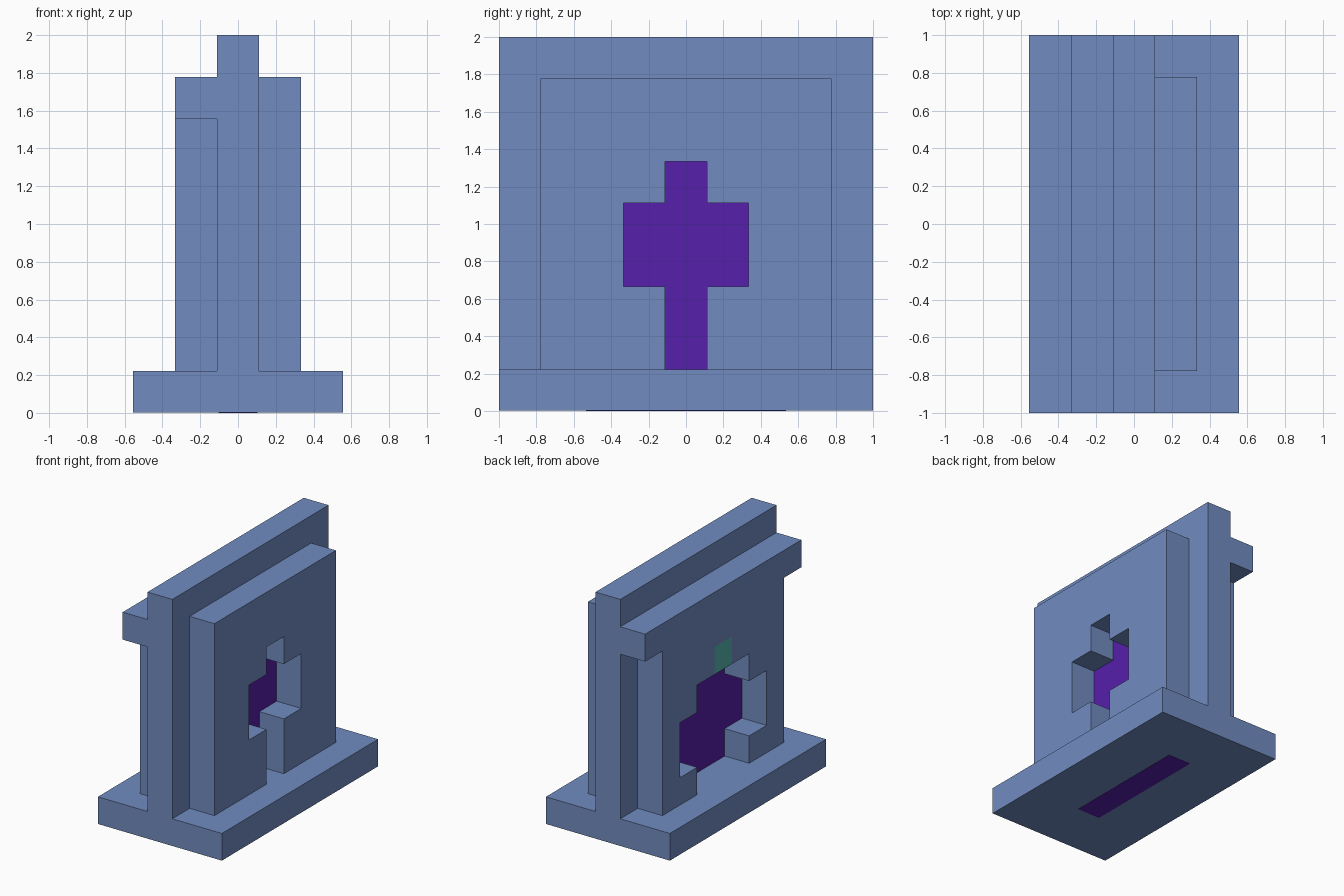
import bpy
import bmesh
from mathutils import Vector

cube = bpy.data.objects.get("Cube")
if cube:
    bpy.data.objects.remove(cube, do_unlink=True)

U = 2 / 9      # every part sits on a grid of this step
GAP = 0.01     # small offset, in steps, that keeps flush faces apart


def material(name, rgb):
    mat = bpy.data.materials.new(name)
    mat.use_nodes = True
    color = (*rgb, 1)
    mat.diffuse_color = color
    mat.node_tree.nodes["Principled BSDF"].inputs["Base Color"].default_value = color
    return mat


BLUE = material("slate blue", (0.165, 0.262, 0.527))
PURPLE = material("deep purple", (0.093, 0.014, 0.402))
TEAL = material("teal", (0.09, 0.44, 0.42))


def extrude(name, points, offset, mat):
    """Extrude a flat outline by an offset; all sizes in grid steps."""
    bm = bmesh.new()
    face = bm.faces.new([bm.verts.new(Vector(p) * U) for p in points])
    moved = bmesh.ops.extrude_face_region(bm, geom=[face])["geom"]
    verts = [v for v in moved if isinstance(v, bmesh.types.BMVert)]
    bmesh.ops.translate(bm, verts=verts, vec=Vector(offset) * U)
    bmesh.ops.recalc_face_normals(bm, faces=bm.faces)
    mesh = bpy.data.meshes.new(name)
    bm.to_mesh(mesh)
    bm.free()
    mesh.materials.append(mat)
    obj = bpy.data.objects.new(name, mesh)
    bpy.context.collection.objects.link(obj)
    return obj


def box(name, x, y, z0, z1, mat):
    """Box between the x limits, centred on y."""
    outline = [(x[0], -y, z0), (x[0], y, z0), (x[0], y, z1), (x[0], -y, z1)]
    return extrude(name, outline, (x[1] - x[0], 0, 0), mat)


def plate(name, x, half, mat):
    """Side plate from half an outline (y, z), mirrored in y."""
    outline = half + [(-y, z) for y, z in reversed(half)]
    return extrude(name, [(x, y, z) for y, z in outline], (1, 0, 0), mat)


# Base, central wall and ledge as one long section
section = [(-2.5, GAP), (2.5, GAP), (2.5, 1), (0.5, 1), (0.5, 9), (-0.5, 9),
           (-0.5, 8), (-1.5, 8), (-1.5, 7), (-0.5, 7), (-0.5, 1), (-2.5, 1)]
extrude("base_and_wall", [(x, -4.5, z) for x, z in section], (0, 9, 0), BLUE)

# Left plate with a keyhole opening
plate("left_plate", 0.5,
      [(0.5, 6), (0.5, 5), (1.5, 5), (1.5, 3), (0.5, 3), (0.5, 1),
       (3.5, 1), (3.5, 8)], BLUE)

# Right plate with a wider stepped opening
plate("right_plate", -1.5,
      [(0.5, 6), (0.5, 5), (1.5, 5), (1.5, 4), (2.5, 4), (2.5, 2),
       (1.5, 2), (1.5, 1), (3.5, 1), (3.5, 7)], BLUE)

# Teal block filling the top of the stepped opening
box("teal_block", (-1.5, -0.5), 0.5, 5, 6, TEAL)

# Purple core showing through both openings and under the base
box("purple_core", (-0.5 - GAP, 0.5 + GAP), 2.5, 1, 6, PURPLE)
box("core_foot", (-0.46, 0.46), 2.4, 0, 1, PURPLE)
